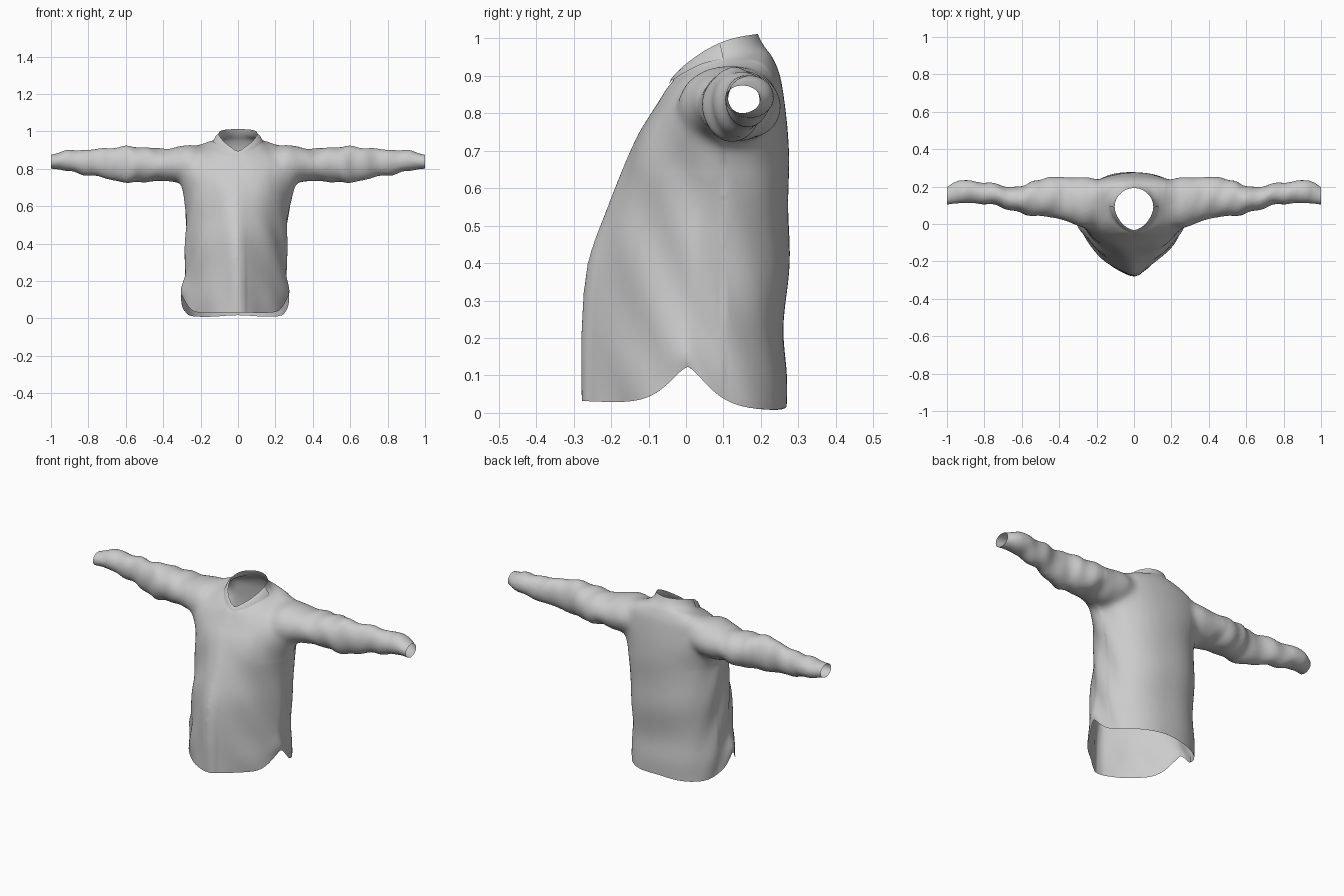
import bpy, bmesh
from math import sin, cos, pi, exp
from mathutils import Vector

if "Cube" in bpy.data.objects:
    bpy.data.objects.remove(bpy.data.objects["Cube"])


def catmull(rows, steps):
    """Smoothly interpolate a list of equal-length tuples."""
    out = []
    for i in range(len(rows) - 1):
        a, b = rows[max(i - 1, 0)], rows[i]
        c, d = rows[i + 1], rows[min(i + 2, len(rows) - 1)]
        for s in range(steps):
            t = s / steps
            out.append(tuple(0.5 * (2 * q + (r - p) * t + (2 * p - 5 * q + 4 * r - u) * t * t
                                    + (3 * q - p - 3 * r + u) * t ** 3)
                             for p, q, r, u in zip(a, b, c, d)))
    return out + [rows[-1]]


def spow(v, e):
    return abs(v) ** e * (1 if v >= 0 else -1)


def clamp(v):
    return min(1, max(0, v))


def torso_point(row, a):
    """Point on a tilted torso ring: pointed front, squarer back."""
    zf, zb, yf, yb, w, yc, nf, nb, xo = row
    s, n = sin(a), (nf if sin(a) < 0 else nb)
    y = yc + spow(s, 2 / n) * ((yc - yf) if s < 0 else (yb - yc))
    return Vector((xo + w * spow(cos(a), 2 / n), y, zf + (zb - zf) * (y - yf) / (yb - yf)))


def sleeve_point(row, a, side):
    x, y0, y1, z0, z1 = row
    return Vector((side * x, (y0 + y1) / 2 + (y1 - y0) / 2 * cos(a),
                   (z0 + z1) / 2 + (z1 - z0) / 2 * sin(a)))


def loft(bm, rings):
    """Closed tube through rings of points."""
    vs = [[bm.verts.new(p) for p in r] for r in rings]
    n = len(vs[0])
    faces = [bm.faces.new((r0[i], r0[(i + 1) % n], r1[(i + 1) % n], r1[i]))
             for r0, r1 in zip(vs, vs[1:]) for i in range(n)]
    faces += [bm.faces.new(vs[0][::-1]), bm.faces.new(vs[-1])]
    bmesh.ops.recalc_face_normals(bm, faces=faces)


def neck_warp(p):
    """Arch the neck edge: raised at the sides, dipped at the front."""
    t = (p.y + .032) / .224
    below = .907 + .105 * t - p.z
    k = clamp(1 - below / .07) * clamp((.17 - abs(p.x)) / .05)
    if 0 < t < 1:
        p.z += .024 * sin(pi * t) * k
    if t < .3:
        p.z -= .012 * exp(-(p.x / .03) ** 2) * k


# front z, back z, front y, back y, half width, widest y, front/back squareness, x shift
torso_rows = [
    (-.08, -.08, -.28, .27, .28, .00, 1.35, 2.4, -.015),
    (.08, .08, -.28, .268, .286, .00, 1.35, 2.4, -.015),
    (.22, .22, -.278, .262, .276, .01, 1.35, 2.4, -.012),
    (.40, .40, -.26, .275, .274, .03, 1.4, 2.4, -.01),
    (.55, .55, -.208, .275, .276, .05, 1.5, 2.3, -.005),
    (.67, .68, -.162, .274, .292, .06, 1.65, 2.2, 0),
    (.75, .77, -.125, .27, .325, .08, 1.75, 2.1, 0),
    (.80, .84, -.094, .262, .34, .10, 1.8, 2, 0),
    (.84, .905, -.07, .25, .31, .12, 1.8, 2, 0),
    (.872, .952, -.052, .23, .215, .12, 1.8, 2, 0),
    (.885, .975, -.042, .212, .13, .10, 1.7, 2, 0),
    (.907, 1.012, -.032, .192, .103, .09, 1.7, 2, 0),
    (.94, 1.06, -.025, .18, .095, .09, 1.7, 2, 0),
]
# x, y range, z range
sleeve_rows = [
    (.15, .04, .22, .77, .89), (.24, -.02, .252, .725, .928), (.31, -.008, .25, .718, .922),
    (.38, .022, .252, .735, .908), (.46, .036, .248, .728, .91), (.53, .045, .235, .732, .918),
    (.585, .05, .207, .722, .922), (.64, .068, .195, .73, .914), (.71, .09, .21, .75, .912),
    (.80, .108, .222, .764, .90), (.90, .11, .235, .784, .902), (.96, .108, .225, .796, .885),
    (1.0, .102, .198, .80, .875), (1.03, .102, .195, .80, .872),
]

# Shirt: overlapping closed tubes fused by a remesh
bm = bmesh.new()
angles = [2 * pi * i / 64 for i in range(64)]
loft(bm, [[torso_point(r, a) for a in angles] for r in catmull(torso_rows, 5)])
for side in (-1, 1):
    loft(bm, [[sleeve_point(r, a, side) for a in angles[::2]] for r in catmull(sleeve_rows, 5)])
mesh = bpy.data.meshes.new("shirt")
bm.to_mesh(mesh)
bm.free()
shirt = bpy.data.objects.new("shirt", mesh)
bpy.context.collection.objects.link(shirt)
bpy.context.view_layer.objects.active = shirt
shirt.select_set(True)
rm = shirt.modifiers.new("fuse", 'REMESH')
rm.mode, rm.voxel_size = 'VOXEL', .01
sm = shirt.modifiers.new("soften", 'SMOOTH')
sm.factor, sm.iterations = .5, 6
for name in ("fuse", "soften"):
    bpy.ops.object.modifier_apply(modifier=name)

bm = bmesh.new()
bm.from_mesh(mesh)

# Blend the sleeves into the shoulders
seam = [v for v in bm.verts if .17 < abs(v.co.x) < .38 and v.co.z > .64]
for _ in range(18):
    bmesh.ops.smooth_vert(bm, verts=seam, factor=.5, use_axis_x=True, use_axis_y=True,
                          use_axis_z=True)


def fold(p):
    """Height of the cloth folds at a point."""
    ax = abs(p.x)
    arm = clamp((ax - .3) / .1)
    sleeve = (.003 * sin(38 * ax + 22 * p.y + 14 * p.z) + .002 * sin(61 * ax - 30 * p.y)) \
        * clamp((.97 - ax) / .1)
    fade = clamp((.85 - p.z) / .2)
    drape = .003 * sin(34 * p.x + 5 * p.z) if p.y < .1 else .002 * sin(9 * p.x + 20 * p.z)
    diag = .004 * sin(38 * (p.y + .45 * p.z)) * clamp(ax / .22) * clamp((.22 - p.y) / .1)
    placket = .005 * exp(-((p.x - .02) / .022) ** 4) * clamp((.5 - p.z) / .4) if p.y < -.03 else 0
    return arm * sleeve + (1 - arm) * fade * (drape + diag + placket)


bm.normal_update()
moves = [(v, v.normal * fold(v.co)) for v in bm.verts]
for v, d in moves:
    v.co += d

# Cut open the cuffs, hem and tilted neck
for co, no in (((1, 0, 0), (1, 0, 0)), ((-1, 0, 0), (-1, 0, 0)), ((0, 0, 0), (0, 0, -1)),
               ((0, -.032, .907), (0, -.105, .224))):
    bmesh.ops.bisect_plane(bm, geom=bm.verts[:] + bm.edges[:] + bm.faces[:], dist=1e-5,
                           plane_co=co, plane_no=no, clear_outer=True)

# Arched neck edge, and shirt-tail hem raised at the side seams
for v in bm.verts:
    if v.co.z > .8:
        neck_warp(v.co)
    elif v.co.z < .35:
        y = v.co.y
        rise = .018 - .05 * y + .105 * exp(-(abs(y - .005) / .075) ** 1.5)
        rise += .012 * exp(-(v.co.x / .12) ** 2) * (y > .1)
        v.co.z += rise * (1 - v.co.z / .35) ** 2
for f in bm.faces:
    f.smooth = True
bm.to_mesh(mesh)
bm.free()

# Small turned-down collar around the front of the neck
bm = bmesh.new()
strip = []
for i in range(33):
    a = pi + pi * i / 32
    top, low = torso_point(torso_rows[11], a), torso_point(torso_rows[10], a)
    out = Vector((cos(a), sin(a), .6)) * .005
    pts = (top, top.lerp(low, .4) + out, low + out * .8)
    for p in pts:
        neck_warp(p)
    strip.append([bm.verts.new(p) for p in pts])
for p, q in zip(strip, strip[1:]):
    for k in (0, 1):
        bm.faces.new((p[k], p[k + 1], q[k + 1], q[k])).smooth = True
cm = bpy.data.meshes.new("collar")
bm.to_mesh(cm)
bm.free()
bpy.context.collection.objects.link(bpy.data.objects.new("collar", cm))
